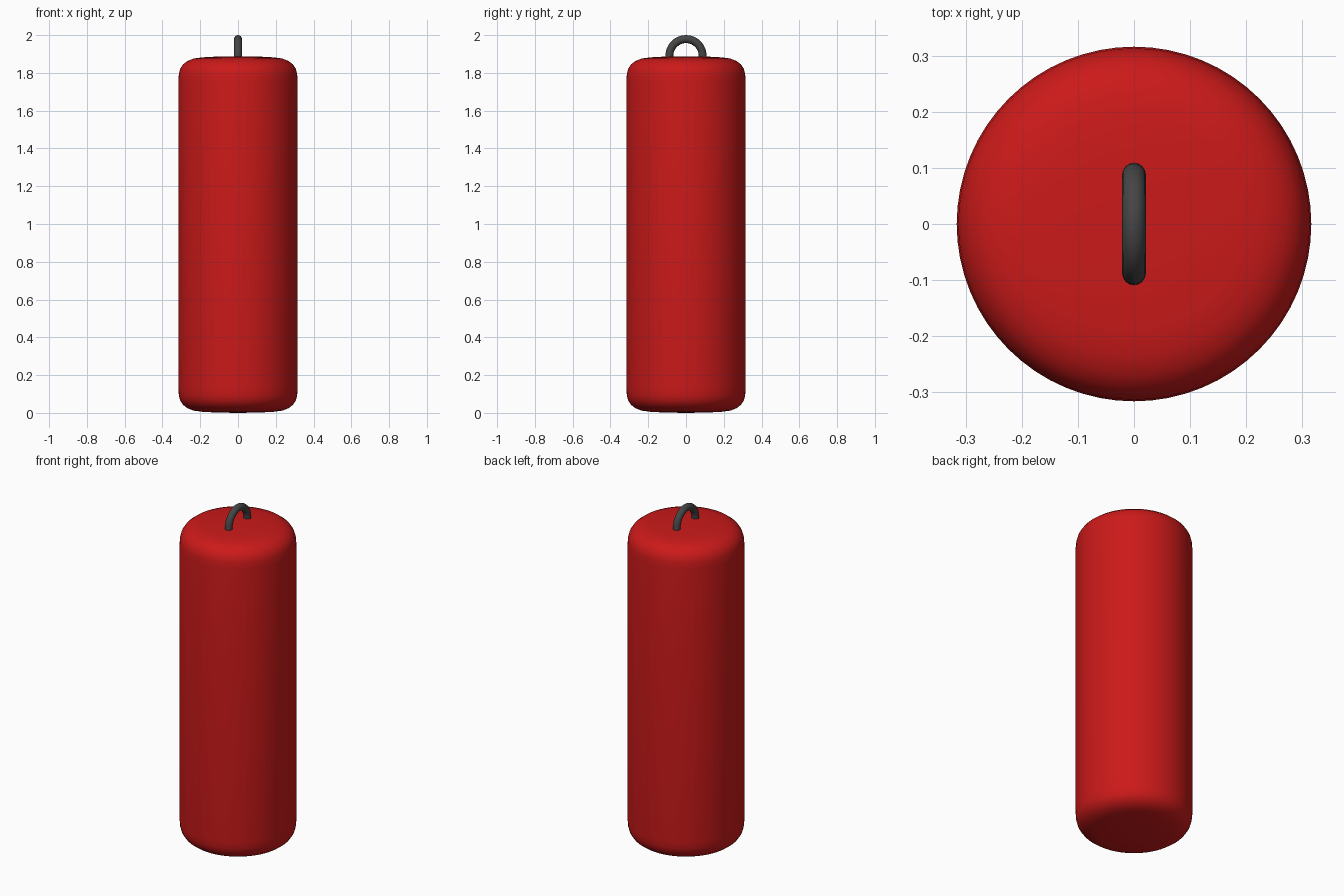
import bpy, bmesh
from math import pi, sin, cos
from mathutils import Matrix, Vector

if "Cube" in bpy.data.objects:
    bpy.data.objects.remove(bpy.data.objects["Cube"])

TOP = 1.888   # top of the bag
SEG = 64


def finish(name, bm, color):
    bmesh.ops.remove_doubles(bm, verts=bm.verts, dist=1e-5)
    bmesh.ops.recalc_face_normals(bm, faces=bm.faces)
    for f in bm.faces:
        f.smooth = True
    mesh = bpy.data.meshes.new(name)
    bm.to_mesh(mesh)
    bm.free()
    obj = bpy.data.objects.new(name, mesh)
    bpy.context.collection.objects.link(obj)
    mat = bpy.data.materials.new(name + "_material")
    mat.diffuse_color = color
    mat.use_nodes = True
    mat.node_tree.nodes["Principled BSDF"].inputs["Base Color"].default_value = mat.diffuse_color
    mesh.materials.append(mat)
    return obj


# Bag body: soft-edged, slightly domed profile turned around z
half = [(0, 0), (0.12, 0.002), (0.19, 0.006), (0.235, 0.012), (0.268, 0.025),
        (0.291, 0.043), (0.306, 0.066), (0.313, 0.092), (0.316, 0.13)]
profile = half + [(r, TOP - z) for r, z in reversed(half)]
bm = bmesh.new()
verts = [bm.verts.new((r, 0, z)) for r, z in profile]
edges = [bm.edges.new(pair) for pair in zip(verts, verts[1:])]
bmesh.ops.spin(bm, geom=verts + edges, cent=(0, 0, 0), axis=(0, 0, 1),
               angle=2 * pi, steps=SEG)
finish("bag_body", bm, (0.6, 0.01, 0.01, 1))

# Hanging loop: half ring standing in the y-z plane, ends sunk into the top
R, T, STEPS = 0.088, 0.021, 16
bm = bmesh.new()
ring = bmesh.ops.create_circle(
    bm, segments=16, radius=T,
    matrix=Matrix.Translation((0, R, 0)))["verts"]
ring_edges = list(bm.edges)
bmesh.ops.contextual_create(bm, geom=ring_edges)
res = bmesh.ops.spin(bm, geom=ring_edges, cent=(0, 0, 0), axis=(1, 0, 0),
                     angle=pi, steps=STEPS)
bmesh.ops.contextual_create(
    bm, geom=[e for e in res["geom_last"] if isinstance(e, bmesh.types.BMEdge)])
bmesh.ops.translate(bm, verts=bm.verts, vec=(0, 0, 2 - R - T))
# let both ends reach just below the bag surface
for v in bm.verts:
    if v.co.z < 2 - R - T + 1e-4:
        v.co.z = TOP - 0.006
loop = finish("hanging_loop", bm, (0.06, 0.06, 0.06, 1))
bpy.context.view_layer.objects.active = loop
loop.select_set(True)
bpy.ops.object.shade_smooth_by_angle(angle=pi / 4)
